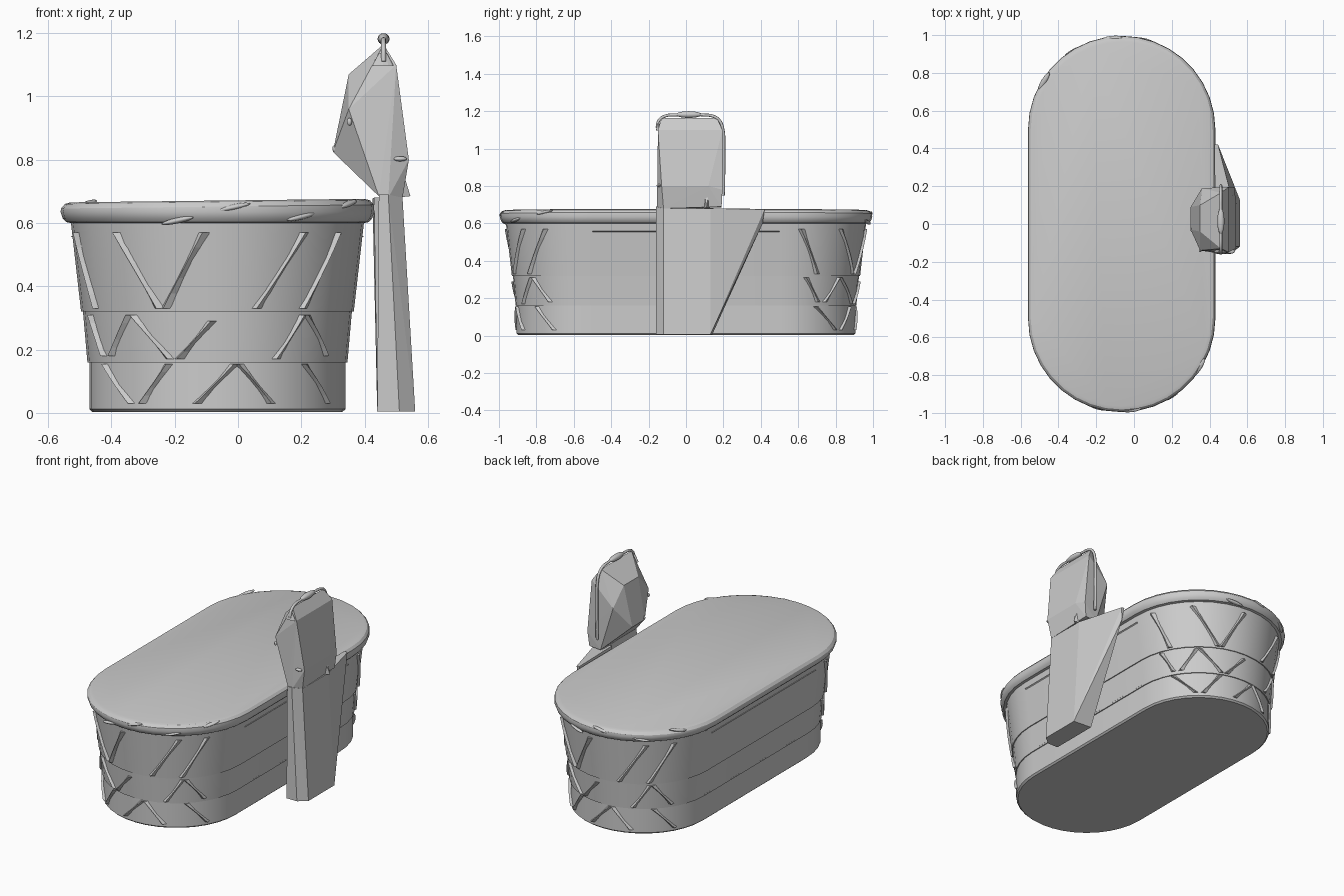
import bpy, bmesh, math
from mathutils import Vector

if "Cube" in bpy.data.objects:
    bpy.data.objects.remove(bpy.data.objects["Cube"])

CX, HALF = -0.065, 0.5          # tub centre in x, half length of the straight sides


def finish(name, bm, smooth=None):
    bmesh.ops.recalc_face_normals(bm, faces=bm.faces)
    me = bpy.data.meshes.new(name)
    bm.to_mesh(me)
    bm.free()
    ob = bpy.data.objects.new(name, me)
    bpy.context.collection.objects.link(ob)
    if smooth:
        bpy.ops.object.select_all(action='DESELECT')
        ob.select_set(True)
        bpy.context.view_layer.objects.active = ob
        bpy.ops.object.shade_smooth_by_angle(angle=math.radians(smooth))
    return ob


def hull(name, pts):
    bm = bmesh.new()
    for p in pts:
        bm.verts.new(p)
    res = bmesh.ops.convex_hull(bm, input=bm.verts)
    loose = [v for v in bm.verts if not v.link_faces]
    bmesh.ops.delete(bm, geom=loose, context='VERTS')
    return finish(name, bm)


def stadium(r, z, n=18):
    pts = []
    for s in (1, -1):
        for i in range(n + 1):
            a = math.pi * i / n
            x, y = s * r * math.cos(a), s * (HALF + r * math.sin(a))
            tilt = 0.012 * x if z > 0.65 else 0
            pts.append((CX + x, y, z + tilt))
    return pts


def loft(name, profile, smooth=30):
    bm = bmesh.new()
    rings = [[bm.verts.new(p) for p in stadium(r, z)] for r, z in profile]
    for a, b in zip(rings, rings[1:]):
        for i in range(len(a)):
            j = (i + 1) % len(a)
            bm.faces.new((a[i], a[j], b[j], b[i]))
    bm.faces.new(rings[0])
    bm.faces.new(rings[-1])
    return finish(name, bm, smooth)


# Tub: stepped tapering wall with rolled rim and closed flat top
WALL = [(0.395, 0.003), (0.405, 0.012), (0.405, 0.16), (0.411, 0.16),
        (0.425, 0.32), (0.431, 0.32), (0.463, 0.60)]
RIM = [(0.478, 0.603), (0.489, 0.615), (0.496, 0.635), (0.494, 0.652),
       (0.482, 0.666), (0.465, 0.671)]
loft("tub", WALL + RIM)


def wall_radius(z):
    for (r0, z0), (r1, z1) in zip(WALL, WALL[1:]):
        if z0 <= z < z1:
            return r0 + (r1 - r0) * (z - z0) / (z1 - z0)
    return WALL[-1][0]


def on_wall(deg, z, off, end):
    a, r = math.radians(deg), wall_radius(z) + off
    return (CX + end * r * math.sin(a), -end * (HALF + r * math.cos(a)), z)


# Woven zigzag ridges on both rounded ends: (angle, angle, z, z)
ARMS = [(-44, -25, 0.57, 0.33), (-5, -22, 0.57, 0.33), (17, 37, 0.33, 0.57),
        (57, 39, 0.57, 0.33), (-62, -75, 0.33, 0.57),
        (-39, -21, 0.31, 0.17), (-41, -54, 0.31, 0.18), (-2, -17, 0.29, 0.17),
        (27, 40, 0.17, 0.31), (42, 57, 0.31, 0.18), (-70, -60, 0.31, 0.18),
        (-61, -42, 0.155, 0.03), (-22, -36, 0.155, 0.03), (-9, 8, 0.03, 0.155),
        (10, 25, 0.155, 0.03), (43, 60, 0.155, 0.03)]
bm = bmesh.new()
for end in (1, -1):
    for a0, a1, z0, z1 in ARMS:
        rows, n = [], 5
        for i in range(n + 1):
            t = i / n
            a, z = a0 + (a1 - a0) * t, z0 + (z1 - z0) * t
            w = 2.6 - 1.2 * math.sin(math.pi * t)
            rows.append([bm.verts.new(on_wall(a + d * w, z, o, end))
                         for d, o in ((-1, -0.004), (-0.3, 0.012), (1, -0.004))])
        for p, q in zip(rows, rows[1:]):
            for k in range(3):
                m = (k + 1) % 3
                bm.faces.new((p[k], p[m], q[m], q[k]))
        bm.faces.new(rows[0])
        bm.faces.new(rows[-1])
finish("zigzag_ridges", bm)

# Thin plank lips along the straight sides
for side in (1, -1):
    for z, length in ((0.165, 0.5), (0.322, 0.5), (0.555, 0.5)):
        x = CX + side * wall_radius(z - 0.01)
        hull("plank_lip", [(x + side * dx, y, z + dz) for y in (-length, length)
                           for dx, dz in ((-0.006, 0.006), (0.007, 0.004), (-0.006, -0.006))])


def blob(name, loc, scale, rot=(0, 0, 0)):
    bpy.ops.mesh.primitive_uv_sphere_add(segments=12, ring_count=8, radius=1,
                                         location=loc, rotation=rot)
    ob = bpy.context.object
    ob.name, ob.scale = name, scale
    bpy.ops.object.shade_smooth()
    return ob


# Small flattened nicks on the rim
for end in (1, -1):
    for deg, z in ((-15, 0.608), (6, 0.65), (33, 0.62), (58, 0.66)):
        a = math.radians(deg)
        blob("rim_nick", (CX + end * 0.485 * math.sin(a), -end * (HALF + 0.485 * math.cos(a)), z),
             (0.055, 0.014, 0.009), (0, math.radians(-12), a))

# Faceted pillar beside the tub
hull("pillar", [(0.44, -0.16, 0.005), (0.51, -0.16, 0.005), (0.56, -0.12, 0.005),
                (0.56, 0.13, 0.005), (0.44, 0.14, 0.005),
                (0.445, -0.16, 0.69), (0.475, -0.16, 0.69), (0.52, -0.12, 0.68),
                (0.52, 0.13, 0.68), (0.445, 0.19, 0.68)])
# Sloped brace that thins out towards the rim
hull("pillar_brace", [(0.44, 0.10, 0.005), (0.56, 0.13, 0.005), (0.44, 0.14, 0.005),
                      (0.52, 0.13, 0.68), (0.43, 0.10, 0.68), (0.425, 0.42, 0.678),
                      (0.445, 0.42, 0.675), (0.435, 0.41, 0.60)])
# Faceted head on top of the pillar
hull("pillar_head", [(0.445, -0.155, 0.685), (0.475, -0.155, 0.68), (0.52, -0.12, 0.68),
                     (0.52, 0.19, 0.69), (0.445, 0.19, 0.685),
                     (0.54, -0.13, 0.80), (0.54, 0.12, 0.80), (0.53, 0.195, 0.78),
                     (0.50, -0.15, 1.10), (0.50, 0.195, 1.10),
                     (0.46, -0.13, 1.165), (0.46, 0.165, 1.165),
                     (0.35, -0.14, 0.96), (0.36, 0.19, 0.96),
                     (0.35, -0.04, 1.07), (0.35, 0.10, 1.07),
                     (0.30, -0.03, 0.825), (0.30, 0.09, 0.825)])
# Little fin at the joint
hull("joint_fin", [(0.50, 0.09, 0.68), (0.50, 0.13, 0.68), (0.545, 0.11, 0.685),
                   (0.525, 0.10, 0.75), (0.525, 0.12, 0.75)])

# Carrying cord over the head, with a swollen grip
cu = bpy.data.curves.new("carry_cord", 'CURVE')
cu.dimensions, cu.bevel_depth, cu.bevel_resolution, cu.use_fill_caps = '3D', 0.008, 2, True
path = [(-0.155, 1.11), (-0.145, 1.15), (-0.11, 1.175), (-0.05, 1.18), (0.02, 1.185),
        (0.09, 1.18), (0.14, 1.175), (0.175, 1.155), (0.196, 1.11), (0.202, 1.0), (0.2, 0.75)]
sp = cu.splines.new('BEZIER')
sp.bezier_points.add(len(path) - 1)
for b, (y, z) in zip(sp.bezier_points, path):
    b.co = (0.46, y, z)
    b.handle_left_type = b.handle_right_type = 'AUTO'
sp.resolution_u = 4
bpy.context.collection.objects.link(bpy.data.objects.new("carry_cord", cu))
blob("cord_grip", (0.46, 0.015, 1.182), (0.019, 0.07, 0.018))

# Bell-shaped cord anchor and small studs
bpy.ops.mesh.primitive_cone_add(vertices=12, radius1=0.034, radius2=0.012, depth=0.04,
                                location=(0.458, -0.147, 1.118))
bpy.context.object.name = "cord_anchor"
bpy.context.object.scale = (1, 0.4, 1)
for loc, s in (((0.31, -0.03, 0.835), (0.012, 0.012, 0.014)),
               ((0.352, -0.14, 0.92), (0.008, 0.008, 0.012)),
               ((0.512, -0.145, 0.803), (0.022, 0.012, 0.008))):
    blob("stud", loc, s)
